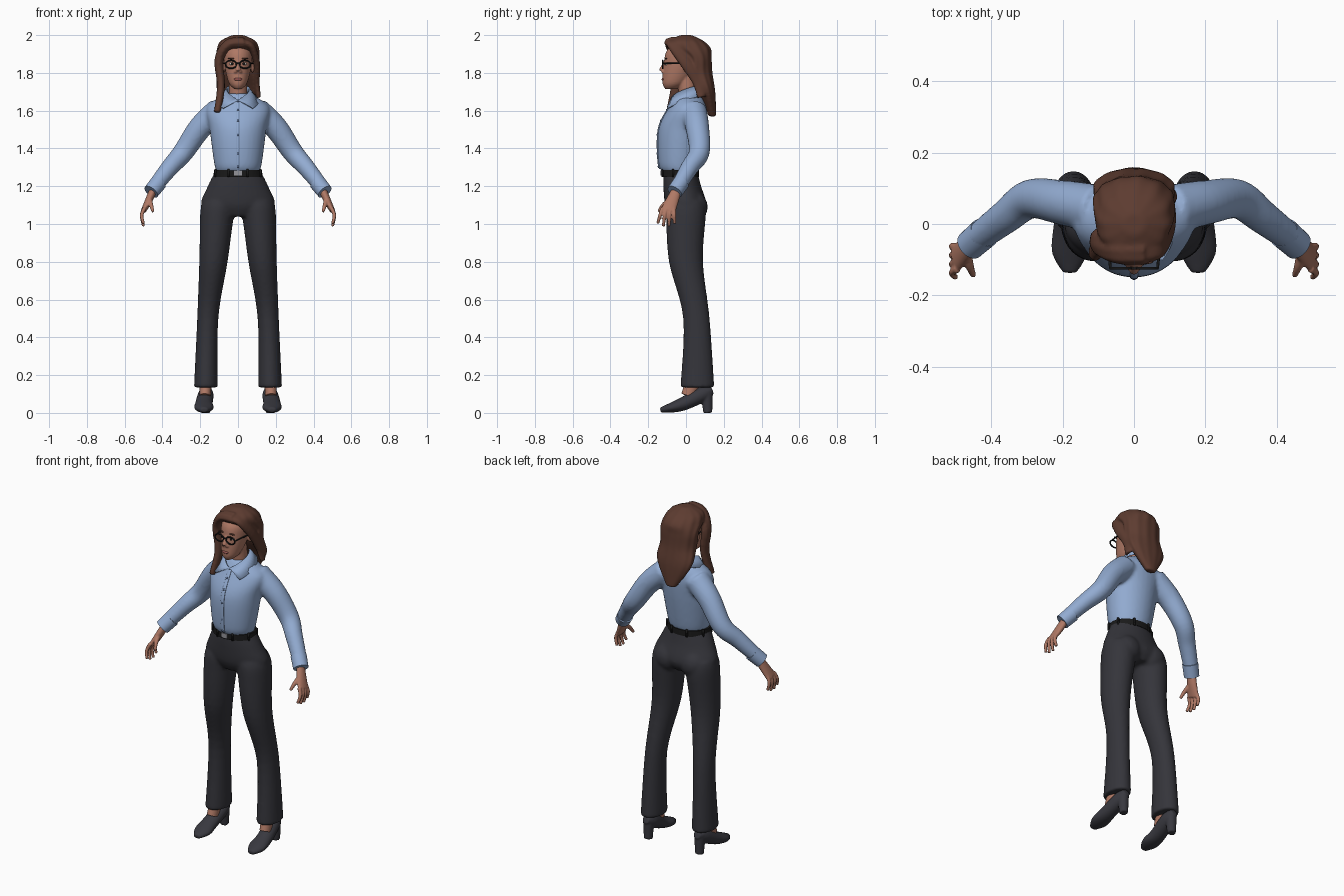
import bpy, bmesh, math
from mathutils import Vector, Matrix

cube = bpy.data.objects.get("Cube")
if cube:
    bpy.data.objects.remove(cube, do_unlink=True)


def material(name, red, green, blue):
    mat = bpy.data.materials.new(name)
    mat.use_nodes = True
    mat.diffuse_color = (red, green, blue, 1)
    shader = next(node for node in mat.node_tree.nodes if node.type == 'BSDF_PRINCIPLED')
    shader.inputs["Base Color"].default_value = mat.diffuse_color
    return mat


SKIN = material("skin", .43, .19, .13)
HAIR = material("brown hair", .11, .045, .03)
SHIRT = material("light blue cloth", .29, .41, .64)
BUTTON = material("dark blue button", .1, .15, .27)
TROUSER = material("charcoal cloth", .035, .035, .043)
SHOE = material("dark grey leather", .04, .04, .05)
BLACK = material("black", .01, .01, .01)
LIPS = material("lips", .33, .1, .09)
WHITE = material("eye white", .6, .56, .53)
STEEL = material("steel", .3, .3, .33)


def spline(keys, steps=6):
    """Catmull-Rom interpolation of number tuples."""
    result = []
    last = len(keys) - 1
    for i in range(last):
        around = keys[max(i - 1, 0)], keys[i], keys[i + 1], keys[min(i + 2, last)]
        for k in range(steps):
            t = k / steps
            result.append(tuple(
                q + t / 2 * (r - p + t * (2 * p - 5 * q + 4 * r - s + t * (3 * (q - r) + s - p)))
                for p, q, r, s in zip(*around)))
    return result + [tuple(keys[-1])]


def tube(bm, keys, level=True, ref=(0, 1, 0), both=False, wave=0, sides=32):
    """Loft of ellipses; each key is x, y, z and two radii."""
    for mirror in ((1, -1) if both else (1,)):
        points = spline([(key[0] * mirror, *key[1:]) for key in keys])
        centres = [Vector(point[:3]) for point in points]
        rings = []
        for i, centre in enumerate(centres):
            across, along = Vector((1, 0, 0)), Vector((0, 1, 0))
            if not level:
                ahead = centres[min(i + 1, len(centres) - 1)] - centres[max(i - 1, 0)]
                ahead.normalize()
                along = Vector(ref)
                along = (along - ahead * along.dot(ahead)).normalized()
                across = along.cross(ahead)
            ring = []
            for j in range(sides):
                angle = math.tau * j / sides
                ripple = 1 + wave * math.cos(angle * sides / 4 + i / 9)
                offset = across * points[i][3] * math.cos(angle) + along * points[i][4] * math.sin(angle)
                ring.append(bm.verts.new(centre + offset * ripple))
            rings.append(ring)
        for lower, upper in zip(rings, rings[1:]):
            for j in range(sides):
                k = (j + 1) % sides
                bm.faces.new((lower[j], lower[k], upper[k], upper[j]))
        bm.faces.new(rings[0])
        bm.faces.new(rings[-1])


def limb(bm, path, start, end, wide=1, **options):
    """Evenly tapering tube that follows a path."""
    keys = []
    for i, point in enumerate(path):
        radius = start + (end - start) * i / (len(path) - 1)
        keys.append((*point, radius, radius * wide))
    tube(bm, keys, level=False, **options)


def blob(bm, place, size, both=False, box=False):
    for mirror in ((1, -1) if both else (1,)):
        centre = Vector((place[0] * mirror, *place[1:]))
        matrix = Matrix.Translation(centre) @ Matrix.Diagonal((*size, 1))
        if box:
            bmesh.ops.create_cube(bm, size=2, matrix=matrix)
        else:
            bmesh.ops.create_uvsphere(bm, u_segments=20, v_segments=12, radius=1, matrix=matrix)


def finish(name, bm, mat, voxel=0, relax=3):
    """Make the object; a voxel size fuses overlapping parts into one skin."""
    bmesh.ops.recalc_face_normals(bm, faces=bm.faces)
    for face in bm.faces:
        face.smooth = len(bm.faces) > 6 and len(face.verts) < 5
    mesh = bpy.data.meshes.new(name)
    bm.to_mesh(mesh)
    bm.free()
    mesh.materials.append(mat)
    ob = bpy.data.objects.new(name, mesh)
    bpy.context.collection.objects.link(ob)
    if voxel:
        fuse = ob.modifiers.new("fuse", 'REMESH')
        fuse.mode = 'VOXEL'
        fuse.voxel_size = voxel
        fuse.use_smooth_shade = True
        soften = ob.modifiers.new("relax", 'SMOOTH')
        soften.iterations = relax
    return ob


def wire(name, paths, radius, mat):
    curve = bpy.data.curves.new(name, 'CURVE')
    curve.dimensions = '3D'
    curve.bevel_depth = radius
    curve.bevel_resolution = 2
    curve.use_fill_caps = True
    for path, closed in paths:
        line = curve.splines.new('POLY')
        line.points.add(len(path) - 1)
        for point, place in zip(line.points, path):
            point.co = (*place, 1)
        line.use_cyclic_u = closed
    curve.materials.append(mat)
    bpy.context.collection.objects.link(bpy.data.objects.new(name, curve))


# Trousers: pelvis, seat and two flared legs
bm = bmesh.new()
tube(bm, [(0, 0, 1.04, .11, .08), (0, 0, 1.1, .195, .11), (0, -.02, 1.2, .16, .1), (0, -.03, 1.28, .12, .09)])
tube(bm, [(.17, .06, .135, .063, .09), (.16, .055, .5, .056, .07), (.13, 0, .8, .075, .09),
          (.11, 0, 1.05, .09, .105), (.09, 0, 1.12, .1, .1)], both=True)
blob(bm, (.085, .045, 1.09), (.08, .07, .08), both=True)
finish("trousers", bm, TROUSER, .01)

# Belt with loops and buckle
bm = bmesh.new()
tube(bm, [(0, -.03, 1.25, .13, .1), (0, -.03, 1.285, .127, .1)])
for i in range(8):
    angle = math.tau * (i + .5) / 8
    blob(bm, (.13 * math.cos(angle), .1 * math.sin(angle) - .03, 1.27), (.005, .005, .022), box=True)
finish("belt", bm, BLACK)
bm = bmesh.new()
blob(bm, (0, -.13, 1.27), (.02, .005, .013), box=True)
finish("belt_buckle", bm, STEEL)

# Shirt: torso, sleeves and cuffs
torso = [(0, -.03, 1.27, .11, .09), (0, -.035, 1.32, .126, .11), (0, -.02, 1.5, .15, .125),
         (0, .01, 1.62, .165, .1), (0, .015, 1.69, .06, .06)]
bm = bmesh.new()
tube(bm, torso)
limb(bm, [(.1, .04, 1.6), (.2, .06, 1.51), (.29, .07, 1.38), (.36, .02, 1.3), (.44, -.04, 1.2)],
     .07, .04, both=True)
finish("shirt", bm, SHIRT, .01)
bm = bmesh.new()
limb(bm, [(.42, -.025, 1.22), (.46, -.06, 1.17)], .044, .042, both=True)
finish("cuffs", bm, SHIRT)

# Button placket following the chest
front = [(0, y - depth, z, .011, .005) for x, y, z, width, depth in spline(torso) if 1.29 < z < 1.66]
bm = bmesh.new()
tube(bm, front)
finish("placket", bm, SHIRT)
bm = bmesh.new()
for x, y, z, *radii in front[1::3]:
    blob(bm, (x, y - .004, z), (.006, .004, .006))
finish("buttons", bm, BUTTON)

# Pointed collar wrapped round the neck
bm = bmesh.new()
for mirror in (1, -1):
    edges = []
    for i in range(17):
        t = i / 16
        rise = math.sin(math.pi * t / 2)
        inner, outer = math.pi * t, .8 + (math.pi - .8) * t
        edges.append((
            bm.verts.new((mirror * .06 * math.sin(inner), -.005 - .075 * math.cos(inner), 1.655 + .08 * rise)),
            bm.verts.new((mirror * .11 * math.sin(outer), -.015 - .12 * math.cos(outer), 1.612 + .075 * rise))))
    for (a, b), (c, d) in zip(edges, edges[1:]):
        bm.faces.new((a, c, d, b))
bmesh.ops.remove_doubles(bm, verts=bm.verts, dist=.001)
thick = finish("collar", bm, SHIRT).modifiers.new("thickness", 'SOLIDIFY')
thick.thickness = .008
thick.offset = 0

# Head, neck, nose and ears
bm = bmesh.new()
tube(bm, [(0, -.08, 1.715, .02, .03), (0, -.06, 1.75, .05, .065), (0, -.02, 1.85, .073, .097),
          (0, -.01, 1.92, .07, .09), (0, -.01, 1.98, .02, .02)])
limb(bm, [(0, .02, 1.6), (0, 0, 1.78)], .05, .046)
limb(bm, [(0, -.11, 1.86), (0, -.13, 1.81)], .008, .015)
blob(bm, (.012, -.12, 1.806), (.01, .012, .008), both=True)
blob(bm, (.077, .005, 1.83), (.01, .02, .03), both=True)
finish("head", bm, SKIN, .005)

# Facial details
for name, place, size, mat, both in (
        ("lips", (0, -.12, 1.766), (.022, .009, .008), LIPS, False),
        ("eyes", (.03, -.1, 1.848), (.015, .012, .008), WHITE, True),
        ("irises", (.03, -.11, 1.848), (.007, .004, .007), BLACK, True),
        ("eyebrows", (.034, -.106, 1.876), (.02, .006, .004), HAIR, True)):
    bm = bmesh.new()
    blob(bm, place, size, both)
    finish(name, bm, mat)

# Glasses: rims, bridge and temples
paths = [([(-.01, -.124, 1.85), (.01, -.124, 1.85)], False)]
for mirror in (1, -1):
    rim = []
    for i in range(24):
        angle = math.tau * i / 24
        rim.append((mirror * (.037 + .029 * math.cos(angle)), -.124, 1.845 + .021 * math.sin(angle)))
    temple = [(mirror * .066, -.124, 1.85), (mirror * .08, .01, 1.85)]
    paths += [(rim, True), (temple, False)]
wire("glasses", paths, .004, BLACK)

# Hair: back mass and two locks swept from the parting
bm = bmesh.new()
tube(bm, [(0, 0, 2, .03, .03), (0, 0, 1.97, .09, .09), (0, .02, 1.93, .11, .11), (0, .06, 1.88, .115, .075),
          (0, .07, 1.8, .11, .07), (0, .11, 1.7, .11, .045), (0, .14, 1.57, .03, .02)], wave=.025, sides=48)
limb(bm, [(.03, -.07, 1.96), (-.05, -.07, 1.95), (-.1, -.05, 1.87), (-.09, -.05, 1.73), (-.11, -.08, 1.59)],
     .03, .018, wide=1.5, wave=.05)
limb(bm, [(.02, -.07, 1.96), (.07, -.06, 1.94), (.1, 0, 1.85), (.1, .06, 1.75), (.11, .08, 1.67)],
     .022, .012, wide=1.8, wave=.05)
finish("hair", bm, HAIR, .007)

# Hands: palm, four fingers and thumb
bm = bmesh.new()
tube(bm, [(.44, -.04, 1.2, .02, .024), (.47, -.07, 1.13, .02, .033), (.5, -.095, 1.07, .014, .04)],
     level=False, both=True)
for i in range(4):
    base, tip = -.125 + .02 * i, -.15 + .03 * i
    limb(bm, [(.495, base, 1.085), (.51, (base + tip) / 2, 1.045), (.5, tip, .98 + .015 * abs(i - 1.5))],
         .011, .008, both=True)
limb(bm, [(.47, -.08, 1.13), (.46, -.12, 1.1), (.45, -.145, 1.065)], .015, .008, both=True)
finish("hands", bm, SKIN, .0045, relax=2)

# Ankles and block-heeled shoes
bm = bmesh.new()
limb(bm, [(.17, .05, .2), (.175, .01, .09)], .035, .03, wide=1.2, both=True)
finish("ankles", bm, SKIN)
bm = bmesh.new()
tube(bm, [(.17, .14, .12, .02, .02), (.17, .09, .1, .04, .04), (.18, -.01, .05, .046, .036),
          (.18, -.08, .027, .05, .026), (.18, -.136, .015, .02, .013)], level=False, ref=(0, 0, 1), both=True)
limb(bm, [(.17, .115, 0), (.17, .11, .12)], .024, .032, both=True)
finish("shoes", bm, SHOE, .006, relax=2)
